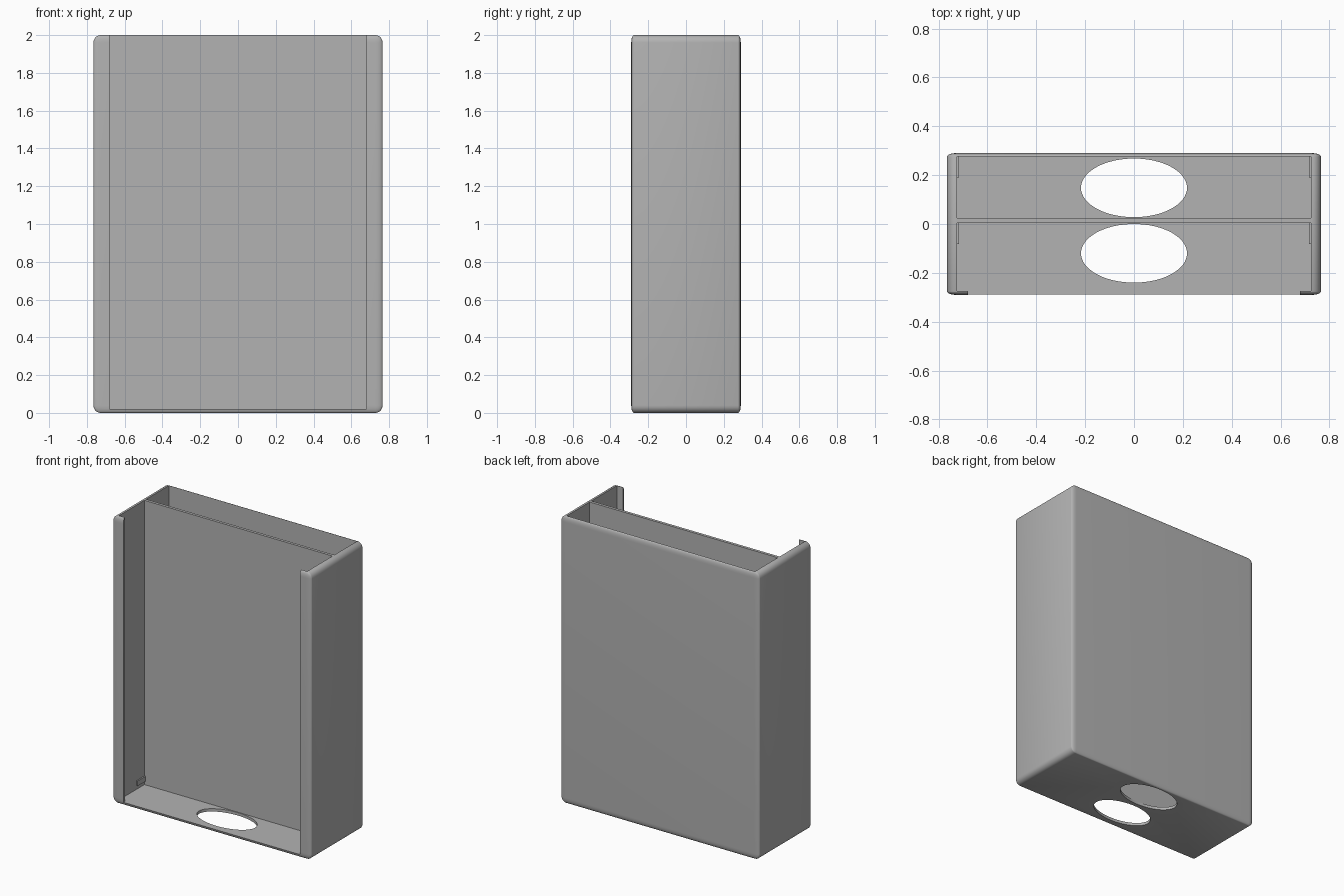
import bpy, bmesh, math

if "Cube" in bpy.data.objects:
    bpy.data.objects.remove(bpy.data.objects["Cube"])

grey = bpy.data.materials.new("plain grey")
grey.diffuse_color = (0.45, 0.45, 0.45, 1)
grey.use_nodes = True
grey.node_tree.nodes["Principled BSDF"].inputs["Base Color"].default_value = grey.diffuse_color

X, Y, H = 0.765, 0.29, 2.0            # half width, half depth, height
INNER, LIP = 0.725, 0.68              # cavity and front opening half widths
FLOOR = 0.02
SOFT = (0.037, 0.014, 0.04)           # edge rounding along x, y, z


def make_object(name, bm):
    mesh = bpy.data.meshes.new(name)
    bm.to_mesh(mesh)
    bm.free()
    mesh.materials.append(grey)
    ob = bpy.data.objects.new(name, mesh)
    bpy.context.collection.objects.link(ob)
    return ob


def box(name, x, y, z, soft=None):
    """Box from ranges; soft rounds its edges with a different radius per axis."""
    bm = bmesh.new()
    bmesh.ops.create_cube(bm, size=1)
    s = soft or (1, 1, 1)
    size = [r[1] - r[0] for r in (x, y, z)]
    bmesh.ops.scale(bm, verts=bm.verts, vec=[a / b for a, b in zip(size, s)])
    if soft:
        bmesh.ops.bevel(bm, geom=bm.edges[:], offset=1, segments=6,
                        profile=0.5, affect='EDGES')
        bmesh.ops.scale(bm, verts=bm.verts, vec=s)
    bmesh.ops.translate(bm, verts=bm.verts,
                        vec=[(r[0] + r[1]) / 2 for r in (x, y, z)])
    return make_object(name, bm)


def oval(name, y):
    """Upright oval cylinder for the push-through holes."""
    bm = bmesh.new()
    bmesh.ops.create_cone(bm, cap_ends=True, segments=64,
                          radius1=1, radius2=1, depth=0.3)
    bmesh.ops.scale(bm, verts=bm.verts, vec=(0.217, 0.12, 1))
    bmesh.ops.translate(bm, verts=bm.verts, vec=(0, y, 0))
    return make_object(name, bm)


# Rounded outer case
case = box("case", (-X, X), (-Y, Y), (0, H), SOFT)

# Two pockets, the front opening and the floor holes
cutters = [
    box("back_pocket_cutter", (-INNER, INNER), (0.025, 0.277), (FLOOR, H + 0.2)),
    box("front_pocket_cutter", (-INNER, INNER), (-0.275, 0.005), (FLOOR, H + 0.2)),
    box("front_opening_cutter", (-LIP, LIP), (-0.5, -0.2), (FLOOR, H + 0.2)),
    oval("back_hole_cutter", 0.148),
    oval("front_hole_cutter", -0.12),
]
bpy.context.view_layer.objects.active = case
for cutter in cutters:
    mod = case.modifiers.new("cut", 'BOOLEAN')
    mod.operation = 'DIFFERENCE'
    mod.solver = 'EXACT'
    mod.object = cutter
    bpy.ops.object.modifier_apply(modifier=mod.name)
for cutter in cutters:
    bpy.data.objects.remove(cutter)

case.select_set(True)
bpy.ops.object.shade_smooth_by_angle(angle=math.radians(30))

# Small retaining nubs low on the side walls, at the back of each pocket
for pocket, back in (("back", 0.278), ("front", 0.006)):
    for side, sign in (("left", -1), ("right", 1)):
        x = sorted((sign * 0.716, sign * (INNER + 0.005)))
        box(f"{pocket}_{side}_nub", x, (back - 0.087, back), (0.045, 0.08))
